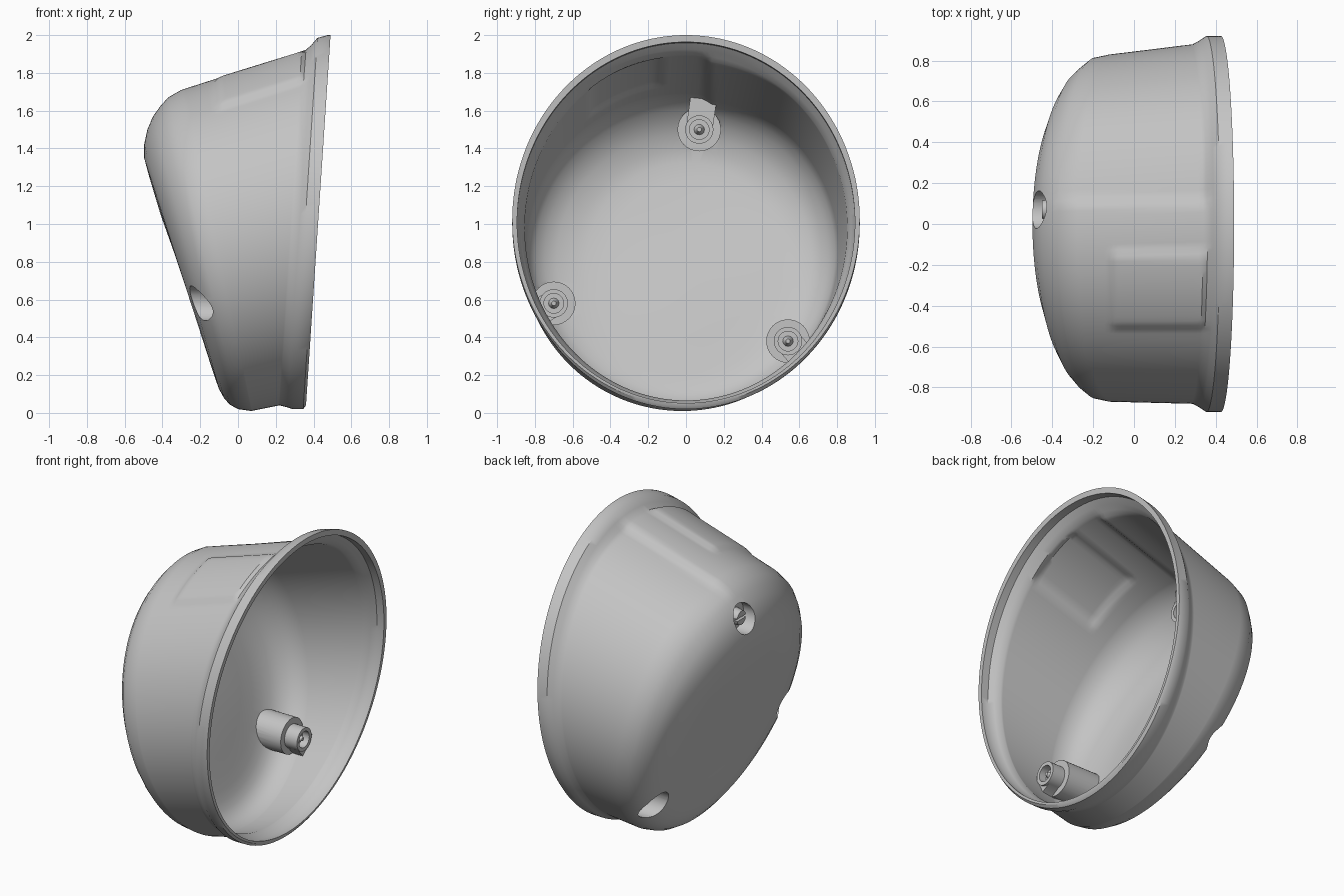
import bpy, bmesh, math
from mathutils import Vector, Matrix

if "Cube" in bpy.data.objects:
    bpy.data.objects.remove(bpy.data.objects["Cube"])

grey = bpy.data.materials.new("housing grey")
grey.use_nodes = True
grey.diffuse_color = (0.55, 0.55, 0.55, 1)
grey.node_tree.nodes["Principled BSDF"].inputs["Base Color"].default_value = (0.55, 0.55, 0.55, 1)

SEG = 192
WALL = 0.026

# Tilted rings from rim to back: top x, top z, bottom x, bottom z, half width, y shift
RIM = [(.49, 2.0, .36, .04, .92, 0), (.475, 2.0, .345, .02, .92, 0),
       (.42, 1.985, .29, .02, .92, 0), (.39, 1.95, .26, .03, .9, 0),
       (.36, 1.922, .22, .04, .88, 0)]
BACK = [(-.3, 1.71, .07, .01, .85, -.02), (-.37, 1.67, .0, .02, .835, -.02),
        (-.41, 1.625, -.045, .045, .8, -.02), (-.45, 1.57, -.075, .08, .76, -.015),
        (-.48, 1.5, -.1, .125, .7, -.01), (-.497, 1.42, -.12, .18, .62, 0),
        (-.497, 1.35, -.143, .25, .55, 0), (-.47, 1.25, -.18, .37, .44, 0),
        (-.41, 1.05, -.25, .6, .22, 0)]
STEPS = 30
wall = [tuple(p + (q - p) * i / STEPS for p, q in zip(RIM[-1], BACK[0])) for i in range(1, STEPS)]
RINGS = RIM + wall + BACK


def ramp(v, lo, hi):
    t = max(0, min(1, (v - lo) / (hi - lo)))
    return t * t * (3 - 2 * t)


def relief(p):
    """Raised panel and the shallow step along the top of the wall."""
    if p.z < 1:
        return 0
    panel = ramp(p.x, -.13, -.09) * ramp(-p.x, -.36, -.33) * ramp(p.y, -.52, -.48) * ramp(-p.y, .12, .16)
    step = ramp(p.y, .09, .14) * (1 - ramp(p.y, .14, .6)) * ramp(p.x, -.42, -.3) * ramp(-p.x, -.37, -.35)
    return .018 * panel - .022 * step


def finish(bm, name):
    bmesh.ops.recalc_face_normals(bm, faces=bm.faces)
    me = bpy.data.meshes.new(name)
    bm.to_mesh(me)
    bm.free()
    me.materials.append(grey)
    ob = bpy.data.objects.new(name, me)
    bpy.context.collection.objects.link(ob)
    return ob


def loft(name, rings):
    """Closed solid through tilted elliptical rings, ending in a back point."""
    bm = bmesh.new()
    loops = []
    for xt, zt, xb, zb, ry, yc in rings:
        loop = []
        for k in range(SEG):
            a = math.tau * k / SEG
            s = math.sin(a)
            p = Vector(((xt + xb) / 2 + (xt - xb) / 2 * s, yc + ry * math.cos(a),
                        (zt + zb) / 2 + (zt - zb) / 2 * s))
            p += Vector((0, p.y, p.z - 1)).normalized() * relief(p)
            loop.append(bm.verts.new(p))
        loops.append(loop)
    for a, b in zip(loops, loops[1:]):
        for k in range(SEG):
            j = (k + 1) % SEG
            bm.faces.new((a[k], a[j], b[j], b[k]))
    bm.faces.new(loops[0])
    tip = bm.verts.new(sum((v.co for v in loops[-1]), Vector()) / SEG)
    for k in range(SEG):
        bm.faces.new((loops[-1][k], loops[-1][(k + 1) % SEG], tip))
    return finish(bm, name)


def rod(name, x0, x1, y, z, r0, r1=None, sides=32):
    """Cylinder or cone along x."""
    bm = bmesh.new()
    m = Matrix.Translation(((x0 + x1) / 2, y, z)) @ Matrix.Rotation(math.pi / 2, 4, 'Y')
    bmesh.ops.create_cone(bm, cap_ends=True, segments=sides, radius1=r0,
                          radius2=r0 if r1 is None else r1, depth=x1 - x0, matrix=m)
    return finish(bm, name)


def block(name, x0, x1, y, z, angle, length, width):
    """Box along x, reaching from the screw axis toward the wall."""
    bm = bmesh.new()
    m = (Matrix.Translation(((x0 + x1) / 2, y, z)) @ Matrix.Rotation(angle, 4, 'X')
         @ Matrix.Translation((0, length / 2, 0)) @ Matrix.Diagonal((x1 - x0, length, width, 1)))
    bmesh.ops.create_cube(bm, size=1, matrix=m)
    return finish(bm, name)


def cut(target, cutter):
    mod = target.modifiers.new("cut", 'BOOLEAN')
    mod.operation = 'DIFFERENCE'
    mod.solver = 'EXACT'
    mod.object = cutter
    bpy.context.view_layer.objects.active = target
    bpy.ops.object.modifier_apply(modifier=mod.name)
    bpy.data.objects.remove(cutter)


# Outer body and the cavity, which is inset by the wall thickness
housing = loft("housing", RINGS)
inner = [(xt + .018, zt - WALL, xb + .018, zb + WALL, ry - WALL, yc)
         for xt, zt, xb, zb, ry, yc in RINGS]
first = inner[0]
cavity = loft("cavity", [(first[0] + .1, first[1], first[2] + .1) + first[3:]] + inner[2:])

# Screw bosses: y, z, pocket floor x, boss end x
BOSSES = [("top", .07, 1.5, -.4, -.29), ("front", -.7, .58, -.01, .1), ("back", .54, .38, -.01, .1)]
for name, y, z, floor, end in BOSSES:
    out = math.atan2(z - 1, y)
    cut(cavity, rod("boss_base", -.8, floor + .02, y, z, .115))
    cut(cavity, rod("boss_post", -.8, end, y, z, .075))
    cut(cavity, block("gusset", -.8, end - .015, y, z, out, .22, .14))
cut(housing, cavity)
for name, y, z, floor, end in BOSSES:
    cut(housing, rod("pocket", -.8, floor, y, z, .092))
    cut(housing, rod("screw_hole", end - .05, end + .1, y, z, .052))

# Screws: head in the outer pocket, pointed tip in the boss hole
for name, y, z, floor, end in BOSSES:
    head = rod(name + "_screw_head", floor - .05, floor + .005, y, z, .045, .055, 24)
    cut(head, block("slot", floor - .06, floor - .03, y - .05, z, 0, .1, .016))
    rod(name + "_screw_tip", end - .055, end - .01, y, z, .03, .012, 12)

bpy.ops.object.select_all(action='DESELECT')
for ob in bpy.context.scene.objects:
    if ob.type == 'MESH':
        ob.select_set(True)
        bpy.context.view_layer.objects.active = ob
bpy.ops.object.shade_smooth_by_angle(angle=math.radians(35))
